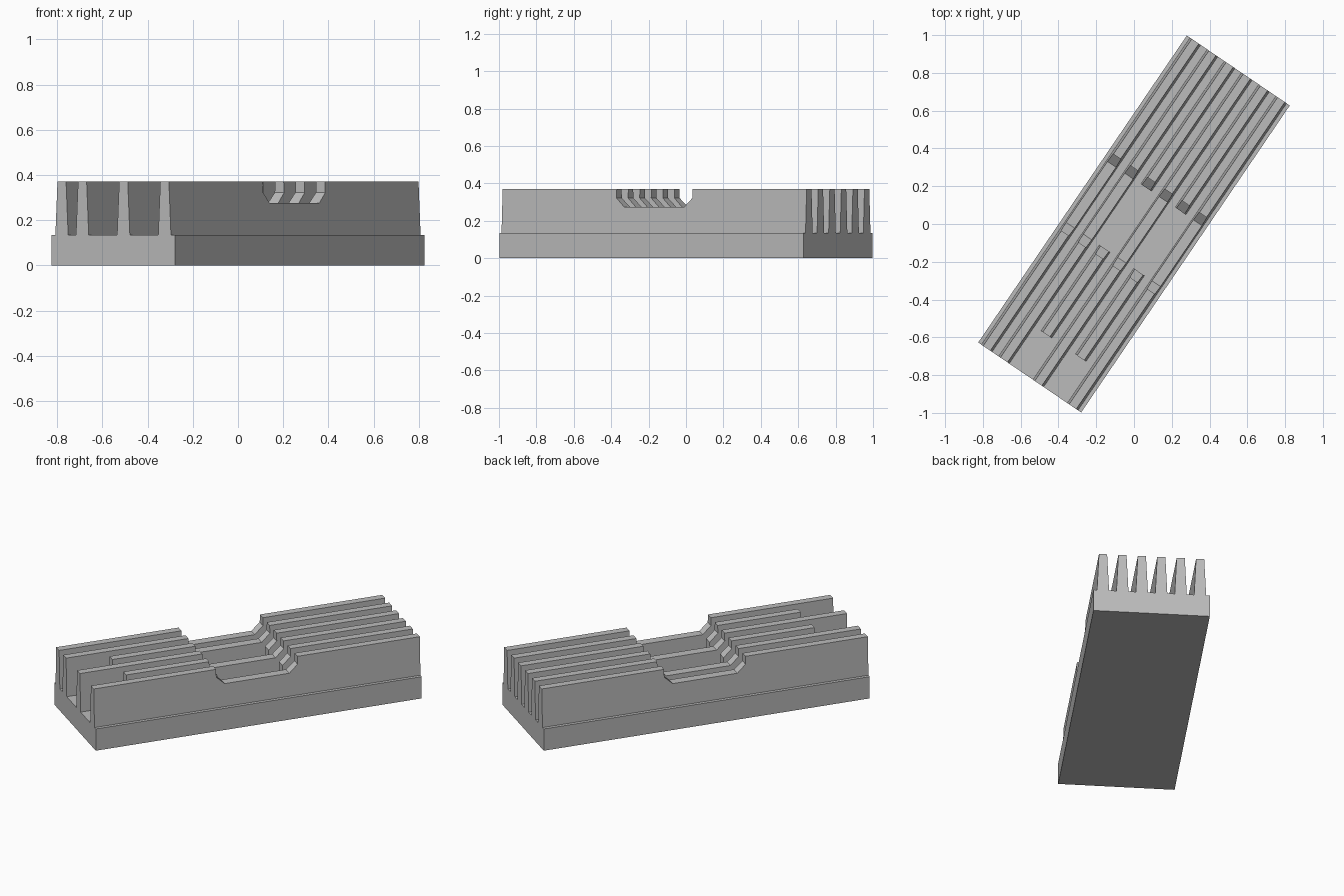
import bpy
import bmesh
import math

cube = bpy.data.objects.get("Cube")
if cube:
    bpy.data.objects.remove(cube, do_unlink=True)

# Overall sizes: fins run along local y, and are spaced along local x
HALF_LEN, HALF_WID = 0.9825, 0.3295
BASE_Z, TOP_Z = 0.135, 0.37
WALL, FLOOR = 0.245, 0.195            # notch half lengths at its top and floor
WALL_Z, FLOOR_Z = 0.322, 0.275
SHORT_END = -0.745                    # front end of the shortened fins
SPACING = 0.11
HALF_BOTTOM, HALF_TOP = 0.034, 0.023  # fin half thickness
TURN = math.radians(-34.2)

metal = bpy.data.materials.new("grey metal")
metal.use_nodes = True
GREY = (0.5, 0.5, 0.5, 1)
metal.diffuse_color = GREY
metal.node_tree.nodes["Principled BSDF"].inputs["Base Color"].default_value = GREY


def slab(name, outline, x, half_at):
    """Extrude a (y, z) outline across x, with a thickness set by height."""
    bm = bmesh.new()
    sides = [[bm.verts.new((x + s * half_at(z), y, z)) for y, z in outline]
             for s in (-1, 1)]
    bm.faces.new(sides[0])
    bm.faces.new(sides[1][::-1])
    n = len(outline)
    for i in range(n):
        j = (i + 1) % n
        bm.faces.new((sides[0][i], sides[1][i], sides[1][j], sides[0][j]))
    bmesh.ops.recalc_face_normals(bm, faces=bm.faces)
    mesh = bpy.data.meshes.new(name)
    bm.to_mesh(mesh)
    bm.free()
    mesh.materials.append(metal)
    obj = bpy.data.objects.new(name, mesh)
    obj.rotation_euler.z = TURN
    bpy.context.collection.objects.link(obj)


def fin_half(z):
    t = (z - BASE_Z) / (TOP_Z - BASE_Z)
    return HALF_BOTTOM + t * (HALF_TOP - HALF_BOTTOM)


# Base block
slab("base", [(-HALF_LEN, 0), (HALF_LEN, 0), (HALF_LEN, BASE_Z), (-HALF_LEN, BASE_Z)],
     0, lambda z: HALF_WID)

# Fins: a chamfered notch at mid length; two fins are cut short and split by it
step = [(WALL, TOP_Z), (WALL, WALL_Z), (FLOOR, FLOOR_Z)]


def mirrored(points):
    return [(-y, z) for y, z in points]


full = ([(-HALF_LEN, BASE_Z), (HALF_LEN, BASE_Z), (HALF_LEN, TOP_Z)] + step
        + mirrored(step[::-1]) + [(-HALF_LEN, TOP_Z)])
back = [(FLOOR, BASE_Z), (HALF_LEN, BASE_Z), (HALF_LEN, TOP_Z)] + step
front = ([(SHORT_END, BASE_Z), (-FLOOR, BASE_Z)] + mirrored(step[::-1])
         + [(SHORT_END, TOP_Z)])

for i in range(6):
    x = (i - 2.5) * SPACING
    if i in (2, 4):
        slab(f"short_fin_front_{i + 1}", front, x, fin_half)
        slab(f"short_fin_back_{i + 1}", back, x, fin_half)
    else:
        slab(f"fin_{i + 1}", full, x, fin_half)
